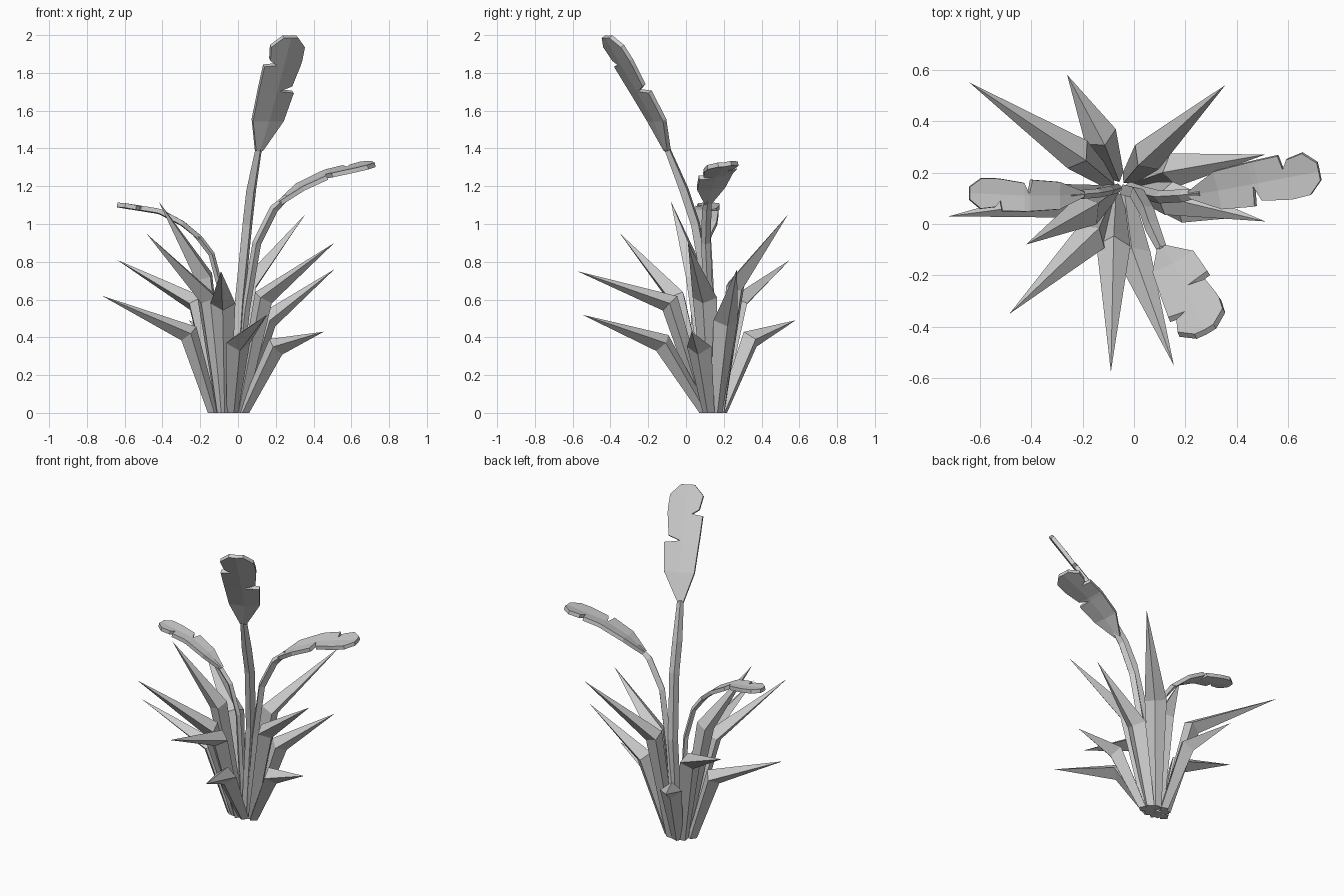
import bpy
from math import radians
from mathutils import Vector, Matrix

if "Cube" in bpy.data.objects:
    bpy.data.objects.remove(bpy.data.objects["Cube"])

UP = Vector((0, 0, 1))


def make(name, verts, faces):
    mesh = bpy.data.meshes.new(name)
    mesh.from_pydata([tuple(v) for v in verts], [], faces)
    mesh.update()
    ob = bpy.data.objects.new(name, mesh)
    bpy.context.collection.objects.link(ob)
    return ob


def side_of(path):
    d = path[-1] - path[0]
    return Vector((-d.y, d.x, 0)).normalized()


def tube(name, path, sizes, pointed=False):
    """Diamond section swept along a path; sizes are (half width, half thickness)."""
    path = [Vector(p) for p in path]
    side = side_of(path)
    rings = path[:-1] if pointed else path
    verts, faces = [], []
    for i, (p, (w, t)) in enumerate(zip(rings, sizes)):
        a, b = path[max(i - 1, 0)], path[min(i + 1, len(path) - 1)]
        tan = UP if i == 0 else (p - a).normalized() + (b - p).normalized()
        nor = tan.cross(side).normalized()
        verts += [p + side * w, p + nor * t, p - side * w, p - nor * t]
    for r in range(len(rings) - 1):
        for k in range(4):
            j = (k + 1) % 4
            faces.append((r * 4 + k, r * 4 + j, r * 4 + 4 + j, r * 4 + 4 + k))
    last = (len(rings) - 1) * 4
    if pointed:
        verts.append(path[-1])
        faces += [(last + k, last + (k + 1) % 4, last + 4) for k in range(4)]
    else:
        faces.append((last, last + 1, last + 2, last + 3))
    faces.append((3, 2, 1, 0))
    return make(name, verts, faces)


def sample(path, f):
    lens = [(b - a).length for a, b in zip(path, path[1:])]
    d = f * sum(lens)
    for a, b, l in zip(path, path[1:], lens):
        if d <= l + 1e-6:
            return a.lerp(b, d / l), (b - a).normalized()
        d -= l
    return path[-1], (path[-1] - path[-2]).normalized()


# Paddle profile: position along rib, width on notched-high side, width on notched-low side
PADDLE = [(0, .18, .18), (.25, .88, .85), (.5, .98, 1.0), (.52, .99, .12),
          (.56, 1.0, .8), (.735, 1.04, .97), (.75, .4, .98), (.79, .8, 1.0),
          (.91, .95, .95), (1, .4, .4)]


def paddle(name, path, half, flip=1, roll=0):
    path = [Vector(p) for p in path]
    side0 = side_of(path)
    verts, faces = [], []
    for f, l, r in PADDLE:
        p, tan = sample(path, f)
        side = Matrix.Rotation(radians(roll), 3, tan) @ side0
        nor = tan.cross(side).normalized()
        s = side * flip * half
        verts += [p + s * l + nor * .08 * half * l, p, p - s * r + nor * .08 * half * r]
    for i in range(0, (len(PADDLE) - 1) * 3, 3):
        for k in (0, 1):
            q = (i + k, i + k + 1, i + k + 4, i + k + 3)
            faces.append(q if flip > 0 else q[::-1])
    ob = make(name, verts, faces)
    mod = ob.modifiers.new("thickness", "SOLIDIFY")
    mod.thickness, mod.offset = .024, 0
    return ob


# Spear leaves: base, elbow, tip
SPEARS = [
    ((-.13, .12, 0), (-.26, .09, .42), (-.72, .03, .62)),
    ((-.10, .17, 0), (-.22, .27, .58), (-.64, .55, .81)),
    ((-.07, .19, 0), (-.13, .34, .39), (-.26, .58, .49)),
    ((-.02, .18, 0), (.05, .26, .67), (.355, .54, 1.05)),
    ((.01, .16, 0), (.155, .21, .49), (.51, .27, .76)),
    ((.01, .13, 0), (.135, .10, .61), (.51, .01, .90)),
    ((.03, .12, 0), (.20, .07, .35), (.455, .03, .43)),
    ((-.03, .10, 0), (.0, -.125, .37), (.155, -.55, .52)),
    ((-.07, .10, 0), (-.08, -.085, .58), (-.09, -.575, .75)),
    ((-.09, .11, 0), (-.165, -.05, .61), (-.485, -.35, .95)),
    ((-.08, .13, 0), (-.18, .055, .72), (-.42, -.08, 1.12)),
]
for n, pts in enumerate(SPEARS):
    tube(f"spear_leaf_{n + 1}", pts, [(.032, .03), (.066, .054)], pointed=True)

# Tall stalks, each with a notched paddle leaf
STALKS = [
    ("tall", [(-.03, .13, 0), (.01, .12, .6), (.05, .05, 1.0), (.07, -.01, 1.18), (.11, -.10, 1.4)],
     [(.11, -.10, 1.39), (.165, -.165, 1.56), (.278, -.42, 1.99)], .105, -1, 0),
    ("right", [(-.02, .14, 0), (.04, .12, .55), (.10, .105, .9), (.19, .11, 1.08), (.26, .12, 1.145)],
     [(.22, .115, 1.11), (.32, .13, 1.185), (.48, .16, 1.26), (.72, .205, 1.315)], .088, 1, 7),
    ("left", [(-.06, .14, 0), (-.09, .13, .65), (-.14, .12, .84), (-.20, .115, .92), (-.25, .11, .97)],
     [(-.20, .115, .925), (-.32, .11, 1.02), (-.42, .11, 1.065), (-.64, .12, 1.1)], .062, 1, 0),
]
for label, stem, rib, half, flip, roll in STALKS:
    k = half / .105
    tube(f"{label}_stem", stem, [(.03 * k, .028 * k)] * 4 + [(.02 * k, .018 * k)])
    paddle(f"{label}_paddle_leaf", rib, half, flip, roll)
